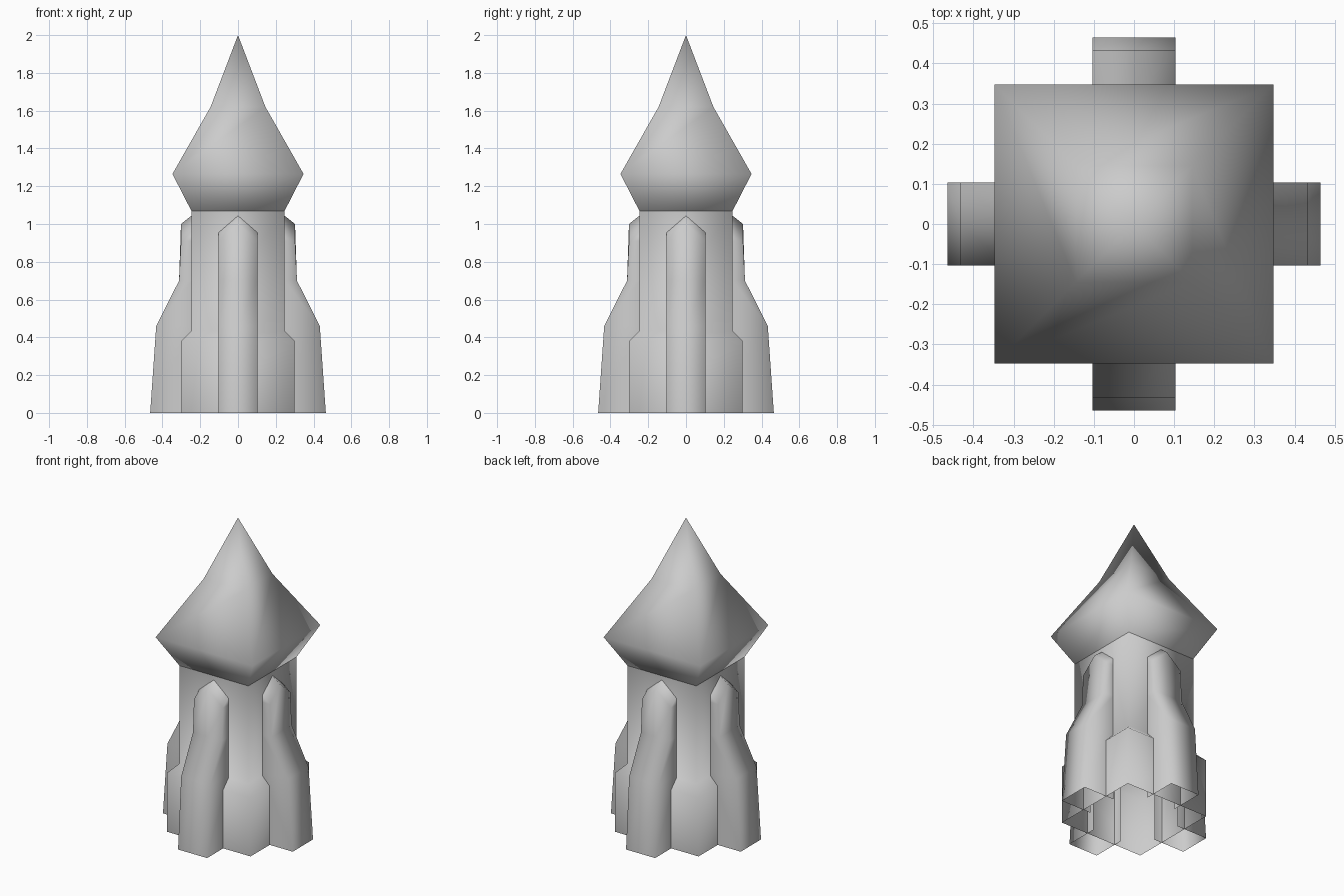
import bpy, bmesh
from math import pi
from mathutils import Matrix

if "Cube" in bpy.data.objects:
    bpy.data.objects.remove(bpy.data.objects["Cube"])


def finish(bm, name):
    bmesh.ops.recalc_face_normals(bm, faces=bm.faces)
    mesh = bpy.data.meshes.new(name)
    bm.to_mesh(mesh)
    bm.free()
    for p in mesh.polygons:
        p.use_smooth = True
    obj = bpy.data.objects.new(name, mesh)
    bpy.context.collection.objects.link(obj)
    return obj


def square_loft(name, profile):
    """Open square shell through (half width, height) rings; zero width ends in a point."""
    bm = bmesh.new()
    prev = None
    for r, z in profile:
        if r == 0:
            ring = [bm.verts.new((0, 0, z))] * 4
        else:
            ring = [bm.verts.new((sx * r, sy * r, z))
                    for sx, sy in ((-1, -1), (1, -1), (1, 1), (-1, 1))]
        if prev:
            for i in range(4):
                j = (i + 1) % 4
                quad = [prev[i], prev[j], ring[j], ring[i]]
                bm.faces.new(list(dict.fromkeys(quad)))
        prev = ring
    return finish(bm, name)


def buttress(name, angle):
    """Stepped pier with a gabled top, open at the back and bottom."""
    w, back = 0.104, 0.245
    # depth, height at the centre line, height at the sides
    profile = [(0.465, 0, 0), (0.433, 0.46, 0.46), (0.312, 0.70, 0.70),
               (0.302, 1.0, 0.91), (back, 1.045, 0.955)]
    bm = bmesh.new()
    rows = [[bm.verts.new((x, -d, zc if x == 0 else zs)) for x in (-w, 0, w)]
            for d, zc, zs in profile]
    for a, b in zip(rows, rows[1:]):
        for i in range(2):
            bm.faces.new((a[i], a[i + 1], b[i + 1], b[i]))
    # side walls, split at each profile level
    for k, x in ((0, -w), (2, w)):
        inner = [bm.verts.new((x, -back, zs)) for _, _, zs in profile[:4]]
        for i in range(3):
            bm.faces.new((rows[i][k], rows[i + 1][k], inner[i + 1], inner[i]))
        bm.faces.new((rows[3][k], rows[4][k], inner[3]))
    bmesh.ops.rotate(bm, verts=bm.verts, cent=(0, 0, 0),
                     matrix=Matrix.Rotation(angle, 3, 'Z'))
    return finish(bm, name)


# Tower shaft with wider plinth
square_loft("tower_shaft", [(0.30, 0), (0.30, 0.38), (0.247, 0.435), (0.247, 1.07)])

# Flared pointed roof
square_loft("roof", [(0.247, 1.07), (0.347, 1.265), (0.145, 1.62), (0, 2.0)])

# One buttress on each side
for i, side in enumerate(("front", "right", "back", "left")):
    buttress(side + "_buttress", i * pi / 2)
